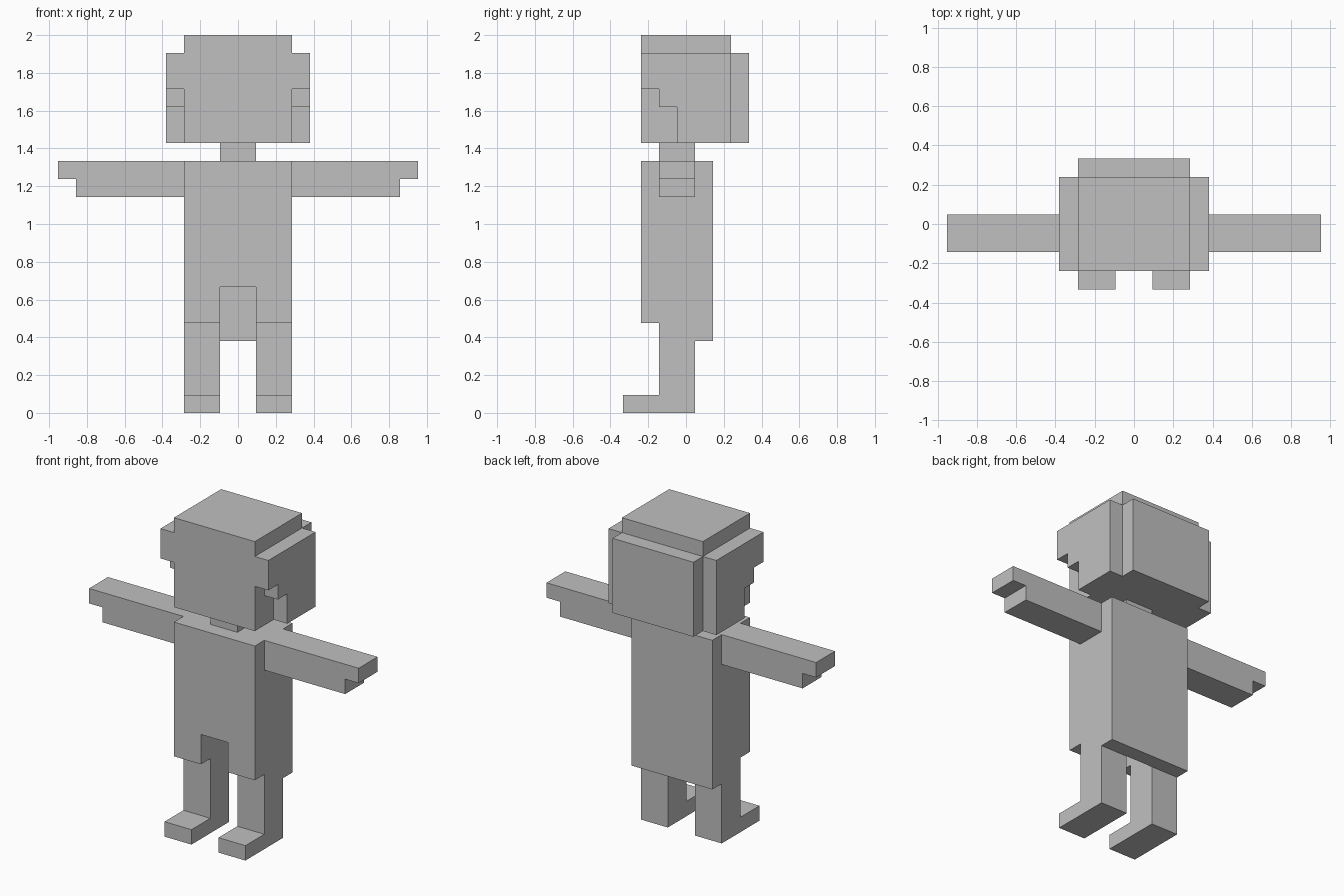
import bpy
import bmesh
from math import radians
from mathutils import Vector

if "Cube" in bpy.data.objects:
    bpy.data.objects.remove(bpy.data.objects["Cube"])

U = 2 / 21                          # size of one block
ORIGIN = Vector((0, -0.5, 0))       # half-block shift centres the depth

skin = bpy.data.materials.new("plain grey")
skin.diffuse_color = (0.53, 0.53, 0.53, 1)
skin.use_nodes = True
skin.node_tree.nodes["Principled BSDF"].inputs["Base Color"].default_value = skin.diffuse_color


def mirrored(boxes):
    """Reflect boxes (x0, x1, y0, y1, z0, z1) across x = 0."""
    return [(-b[1], -b[0], *b[2:]) for b in boxes]


# Each part is a list of block ranges: x0, x1, y0, y1, z0, z1
arm = [(3, 10, -1, 1, 13, 14),      # upper arm and hand
       (3, 9, -1, 1, 12, 13)]       # lower half, one block shorter
leg = [(1, 3, -1, 1, 0, 7),
       (1, 3, -3, -1, 0, 1)]        # foot
hair_side = [(3, 4, -2, 3, 18, 20),  # stepped side of the hair
             (3, 4, -1, 3, 17, 18),
             (3, 4, 0, 3, 15, 17)]
flap = [(1, 3, -2, -1, 5, 7)]       # front hem beside the gap

parts = {
    "head": [(-3, 3, -2, 3, 15, 21)],
    "hair_back": [(-3, 3, 3, 4, 15, 20)],
    "hair_side_right": hair_side,
    "hair_side_left": mirrored(hair_side),
    "neck": [(-1, 1, -1, 1, 14, 15)],
    "torso": [(-3, 3, -2, 1, 7, 14), (-3, 3, 1, 2, 4, 14)] + flap + mirrored(flap),
    "arm_right": arm,
    "arm_left": mirrored(arm),
    "leg_right": leg,
    "leg_left": mirrored(leg),
}


def cells_of(boxes):
    return {(x, y, z) for x0, x1, y0, y1, z0, z1 in boxes
            for x in range(x0, x1) for y in range(y0, y1) for z in range(z0, z1)}


cells = {name: cells_of(boxes) for name, boxes in parts.items()}
filled = set().union(*cells.values())


def build(name, blocks):
    """Skin the exposed sides of a part's blocks and merge flat areas."""
    bm = bmesh.new()
    for c in sorted(blocks):
        for axis in range(3):
            for sign in (-1, 1):
                step = [0, 0, 0]
                step[axis] = sign
                if tuple(a + b for a, b in zip(c, step)) in filled:
                    continue
                n = Vector(step)
                u = Vector([float(i == (axis + 1) % 3) for i in range(3)])
                v = n.cross(u)
                mid = Vector(c) + Vector((0.5, 0.5, 0.5)) + n / 2 + ORIGIN
                quad = [mid - u / 2 - v / 2, mid + u / 2 - v / 2,
                        mid + u / 2 + v / 2, mid - u / 2 + v / 2]
                bm.faces.new([bm.verts.new(p * U) for p in quad])
    bmesh.ops.remove_doubles(bm, verts=bm.verts, dist=U / 100)
    bmesh.ops.dissolve_limit(bm, angle_limit=radians(1), verts=bm.verts, edges=bm.edges)
    mesh = bpy.data.meshes.new(name)
    bm.to_mesh(mesh)
    bm.free()
    mesh.materials.append(skin)
    bpy.context.collection.objects.link(bpy.data.objects.new(name, mesh))


for part, blocks in cells.items():
    build(part, blocks)
